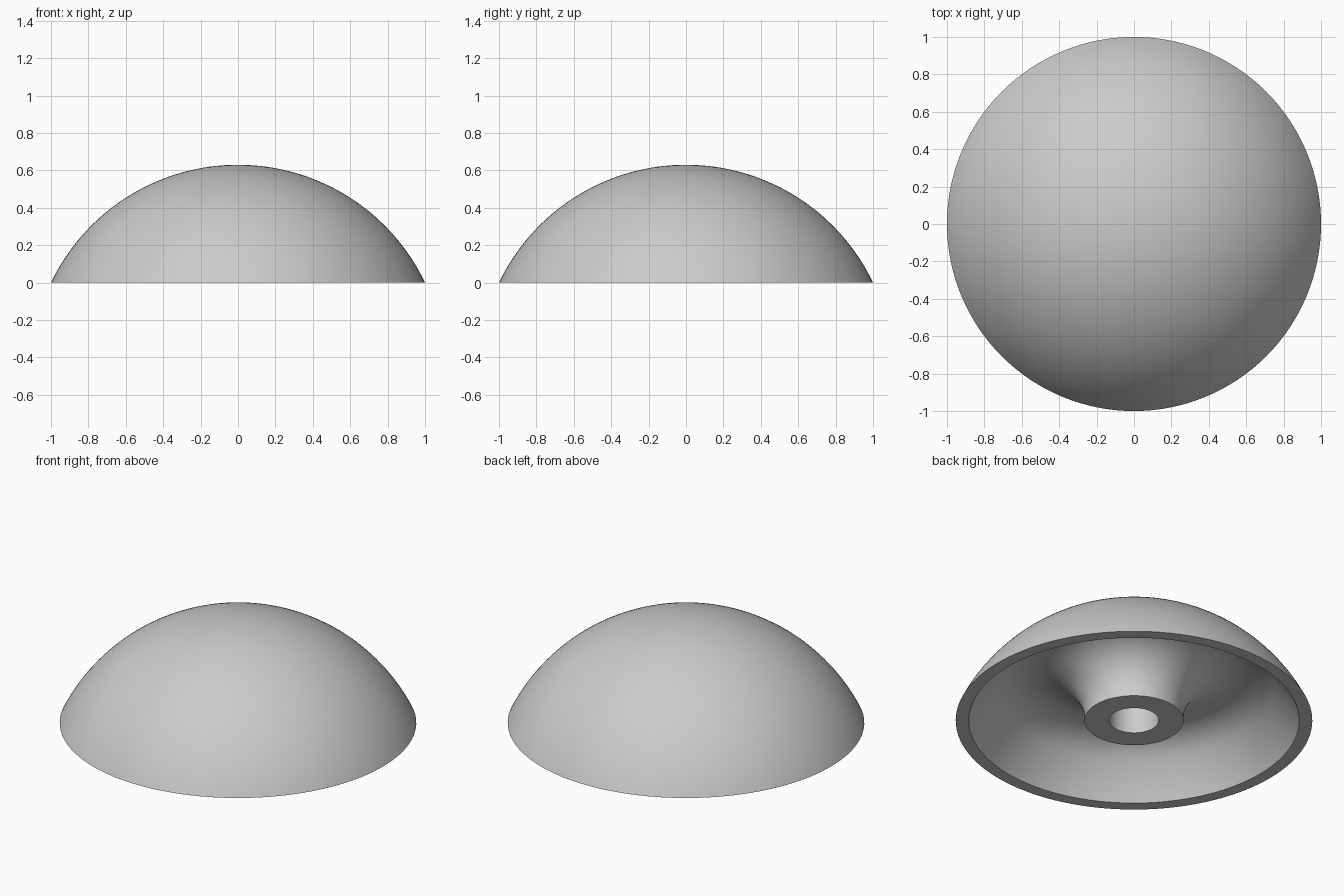
import bpy
import bmesh
from math import sqrt, sin, cos, atan2, asin, pi, radians

if "Cube" in bpy.data.objects:
    bpy.data.objects.remove(bpy.data.objects["Cube"], do_unlink=True)

SEGMENTS = 128
HEIGHT = 0.63          # apex of the dome
RIM_INNER = 0.927      # inside edge of the flat rim
POST, HOLE = 0.278, 0.139
HOLE_DEPTH = 0.4
FILLET_START = 0.015   # height where the post begins to flare

# Concentric outer and inner spheres
outer = (1 + HEIGHT ** 2) / (2 * HEIGHT)
centre = HEIGHT - outer
inner = sqrt(RIM_INNER ** 2 + centre ** 2)

# Fillet circle tangent to the post wall and to the inner sphere
rise = FILLET_START - centre
fillet = (inner ** 2 - POST ** 2 - rise ** 2) / (2 * (POST + inner))
fillet_r = POST + fillet
touch = atan2(rise, fillet_r)


def arc(cx, cz, radius, start, end, steps):
    """Points along a circular arc in the profile plane."""
    return [(cx + radius * cos(a), cz + radius * sin(a))
            for a in (start + (end - start) * i / steps for i in range(steps + 1))]


# Half profile: dome, rim, inner wall, flared post, blind screw hole
profile = arc(0, centre, outer, pi / 2, asin(-centre / outer), 40)
profile[0] = (0, HEIGHT)
profile += arc(0, centre, inner, asin(-centre / inner), touch, 10)
profile += arc(fillet_r, FILLET_START, fillet, touch, pi, 28)[1:]
profile += [(POST, 0), (HOLE, 0), (HOLE, HOLE_DEPTH), (0, HOLE_DEPTH)]

# Revolve the profile
bm = bmesh.new()
verts = [bm.verts.new((r, 0, z)) for r, z in profile]
edges = [bm.edges.new(pair) for pair in zip(verts, verts[1:])]
bmesh.ops.spin(bm, geom=verts + edges, cent=(0, 0, 0), axis=(0, 0, 1),
               angle=2 * pi, steps=SEGMENTS, use_duplicate=False)
bmesh.ops.remove_doubles(bm, verts=bm.verts, dist=0.0001)
bmesh.ops.recalc_face_normals(bm, faces=bm.faces)
mesh = bpy.data.meshes.new("domed_knob")
bm.to_mesh(mesh)
bm.free()

# Single grey finish
grey = bpy.data.materials.new("light_grey")
grey.use_nodes = True
colour = (0.6, 0.6, 0.6, 1)
grey.diffuse_color = colour
grey.node_tree.nodes["Principled BSDF"].inputs["Base Color"].default_value = colour
mesh.materials.append(grey)

knob = bpy.data.objects.new("domed_knob", mesh)
bpy.context.collection.objects.link(knob)
bpy.ops.object.select_all(action="DESELECT")
knob.select_set(True)
bpy.context.view_layer.objects.active = knob
bpy.ops.object.shade_smooth_by_angle(angle=radians(30))
